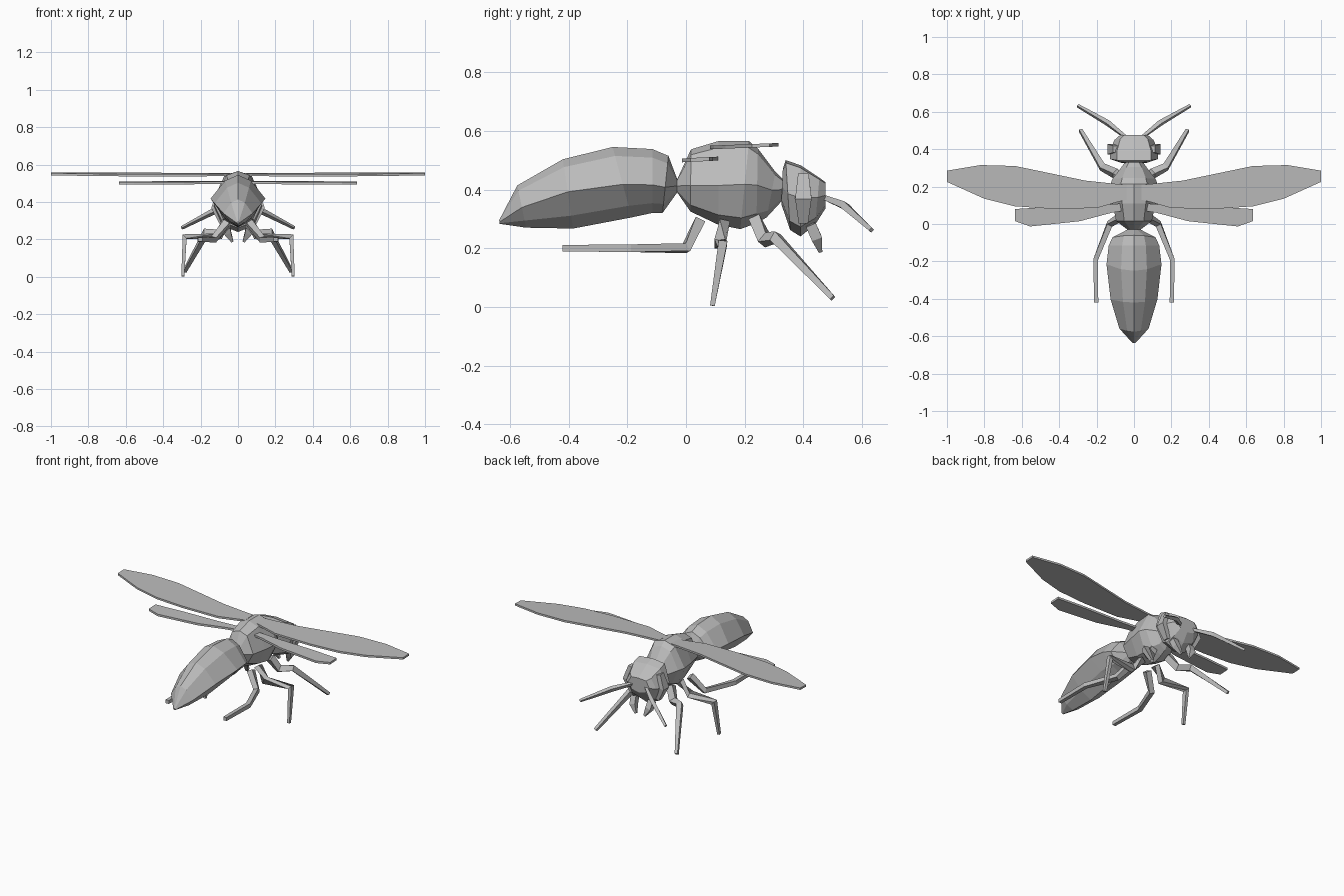
import bpy, bmesh, math
from mathutils import Vector

grey = bpy.data.materials.new("matte_grey")
grey.diffuse_color = (0.5, 0.5, 0.5, 1)


def finish(name, bm):
    bmesh.ops.recalc_face_normals(bm, faces=bm.faces)
    me = bpy.data.meshes.new(name)
    bm.to_mesh(me)
    bm.free()
    me.materials.append(grey)
    ob = bpy.data.objects.new(name, me)
    bpy.context.collection.objects.link(ob)
    return ob


def skin(bm, rings):
    """Join equal-sized rings of points and cap both ends."""
    loops = [[bm.verts.new(p) for p in r] for r in rings]
    n = len(loops[0])
    for a, b in zip(loops, loops[1:]):
        for i in range(n):
            j = (i + 1) % n
            bm.faces.new((a[i], a[j], b[j], b[i]))
    bm.faces.new(loops[0])
    bm.faces.new(loops[-1])


def body(name, stations, shoulder, belly):
    """Eight-sided hull. Station: y top, z top, y bottom, z bottom, half width, side height fraction."""
    rings = []
    for yt, zt, yb, zb, w, f in stations:
        half = [(0, 1), (shoulder[0], f + (1 - f) * shoulder[1]), (1, f),
                (belly[0], f * belly[1]), (0, 0)]
        prof = half + [(-x, t) for x, t in half[-2:0:-1]]
        rings.append([(x * w, yb + (yt - yb) * t, zb + (zt - zb) * t) for x, t in prof])
    bm = bmesh.new()
    skin(bm, rings)
    return finish(name, bm)


def limb(name, pts, sizes):
    """Four-sided jointed tube, built on both sides."""
    pts = [Vector(p) for p in pts]
    rings = []
    for i, p in enumerate(pts):
        a = (p - pts[i - 1]).normalized() if i else Vector()
        b = (pts[i + 1] - p).normalized() if i < len(pts) - 1 else Vector()
        d = (a + b).normalized()
        u = d.cross(Vector((1, 0, 0)) if abs(d.x) < 0.8 else Vector((0, 1, 0))).normalized()
        if i and u.dot(last) < 0:
            u = -u
        last = u
        v = d.cross(u)
        s = sizes[i]
        rings.append([p + u * s * cx + v * s * cy
                      for cx, cy in ((1, 1), (1, -1), (-1, -1), (-1, 1))])
    bm = bmesh.new()
    skin(bm, rings)
    for side in (1, -1):
        if side == -1:
            bm = bmesh.new()
            skin(bm, [[(-q.x, q.y, q.z) for q in r] for r in rings])
        finish(name + ("_right" if side == 1 else "_left"), bm)


def wing(name, outline, z, slope, thick):
    """Thin plate from a plan outline, built on both sides."""
    for side, tag in ((1, "_right"), (-1, "_left")):
        bm = bmesh.new()
        skin(bm, [[(side * x, y, z + slope * y + h) for x, y in outline]
                  for h in (-thick / 2, thick / 2)])
        finish(name + tag, bm)


# Abdomen, tip to waist
body("abdomen", [
    (-0.637, 0.295, -0.635, 0.283, 0.008, 0.5),
    (-0.575, 0.414, -0.545, 0.270, 0.078, 0.48),
    (-0.42, 0.503, -0.385, 0.267, 0.125, 0.53),
    (-0.25, 0.545, -0.185, 0.305, 0.147, 0.47),
    (-0.115, 0.538, -0.115, 0.320, 0.135, 0.44),
    (-0.06, 0.515, -0.08, 0.320, 0.115, 0.45),
    (-0.03, 0.435, -0.03, 0.390, 0.035, 0.5)], (0.47, 0.76), (0.55, 0.35))

# Thorax, waist to neck
body("thorax", [
    (-0.03, 0.435, -0.03, 0.39, 0.035, 0.5),
    (0.017, 0.537, 0.015, 0.325, 0.095, 0.42),
    (0.11, 0.565, 0.11, 0.28, 0.115, 0.47),
    (0.215, 0.565, 0.185, 0.265, 0.13, 0.51),
    (0.245, 0.54, 0.24, 0.285, 0.115, 0.51),
    (0.305, 0.46, 0.275, 0.305, 0.075, 0.6),
    (0.335, 0.43, 0.335, 0.37, 0.045, 0.5)], (0.55, 0.85), (0.6, 0.25))

# Head, back to face
body("head", [
    (0.33, 0.47, 0.325, 0.35, 0.07, 0.5),
    (0.34, 0.50, 0.355, 0.262, 0.128, 0.52),
    (0.39, 0.483, 0.39, 0.24, 0.13, 0.54),
    (0.455, 0.440, 0.44, 0.28, 0.105, 0.58),
    (0.475, 0.425, 0.475, 0.335, 0.075, 0.5)], (0.7, 0.92), (0.65, 0.25))

# Raised side eyes
limb("eye", [(0.095, 0.40, 0.45), (0.115, 0.40, 0.37), (0.085, 0.40, 0.29)],
     [0.018, 0.028, 0.016])

# Jaws and feelers
limb("jaw", [(0.06, 0.425, 0.28), (0.055, 0.445, 0.235), (0.03, 0.458, 0.188)],
     [0.018, 0.018, 0.006])
limb("antenna", [(0.045, 0.465, 0.375), (0.14, 0.54, 0.345), (0.30, 0.632, 0.262)],
     [0.008, 0.012, 0.007])

# Legs, hip to foot
limb("front_leg", [(0.06, 0.235, 0.30), (0.10, 0.27, 0.228), (0.17, 0.305, 0.237),
                   (0.285, 0.50, 0.03)], [0.02, 0.02, 0.017, 0.009])
limb("middle_leg", [(0.05, 0.13, 0.285), (0.11, 0.115, 0.215), (0.285, 0.125, 0.215),
                    (0.295, 0.09, 0.004)], [0.018, 0.018, 0.015, 0.008])
limb("hind_leg", [(0.06, 0.045, 0.29), (0.13, 0.0, 0.20), (0.205, -0.19, 0.20),
                  (0.202, -0.42, 0.20)], [0.018, 0.015, 0.013, 0.011])

# Wings
wing("fore_wing", [(0.04, 0.21), (0.10, 0.215), (0.26, 0.232), (0.635, 0.31), (0.82, 0.315),
                   (1.0, 0.285), (1.0, 0.225), (0.80, 0.135), (0.64, 0.095), (0.45, 0.082),
                   (0.20, 0.085), (0.08, 0.12), (0.04, 0.13)], 0.54, 0.04, 0.012)
wing("hind_wing", [(0.06, 0.11), (0.20, 0.10), (0.45, 0.092), (0.635, 0.08), (0.635, 0.015),
                   (0.555, -0.013), (0.29, 0.015), (0.12, 0.06), (0.06, 0.07)], 0.50, 0.05, 0.013)
